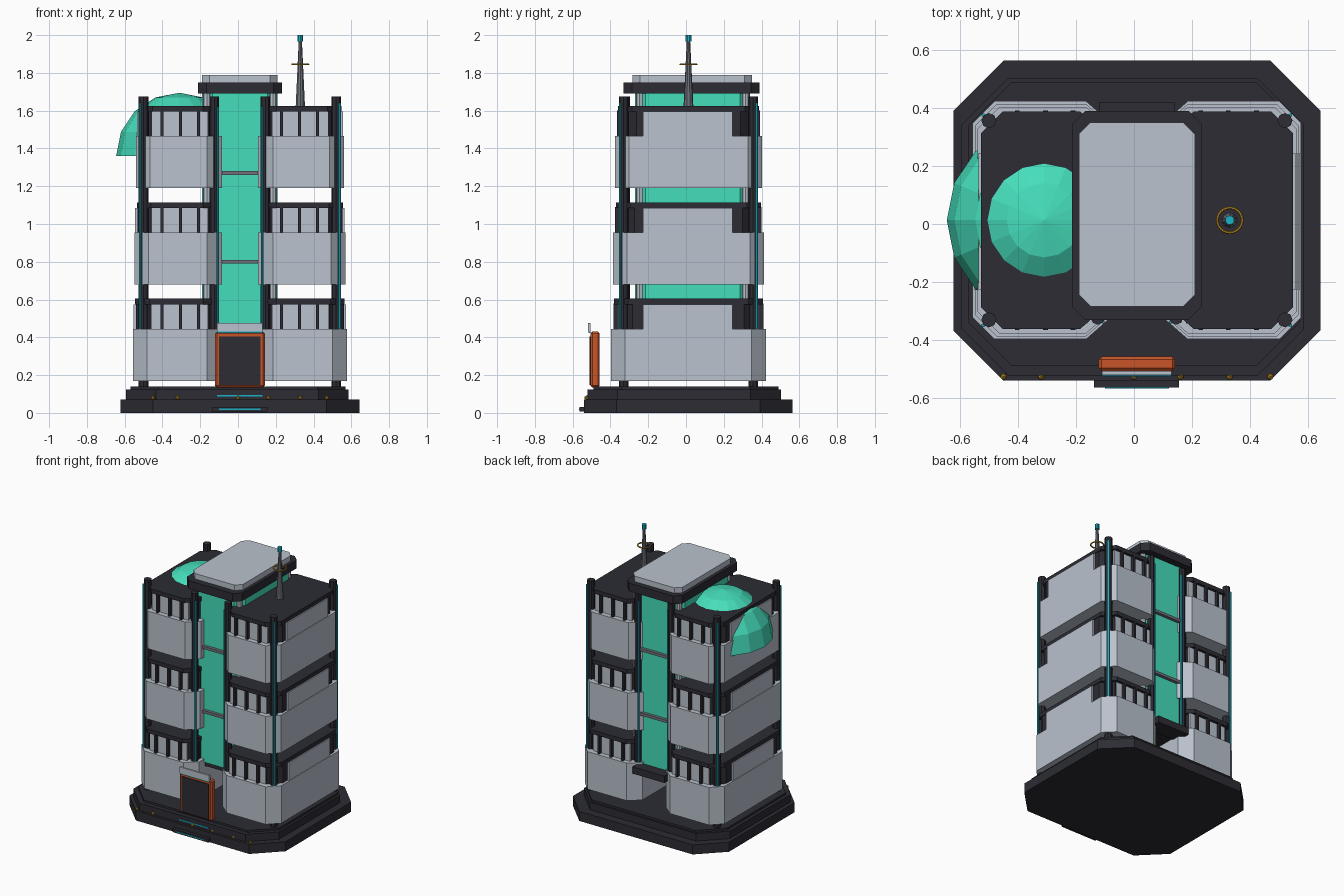
import bpy, bmesh, math
from mathutils import Matrix

if "Cube" in bpy.data.objects:
    bpy.data.objects.remove(bpy.data.objects["Cube"])

CX, CY = 0.01, 0.013


def mat(name, r, g, b):
    m = bpy.data.materials.new(name)
    m.diffuse_color = (r, g, b, 1)
    m.use_nodes = True
    m.node_tree.nodes["Principled BSDF"].inputs["Base Color"].default_value = m.diffuse_color
    return m


DARK = mat("charcoal", .025, .025, .034)
LIGHT = mat("pale grey", .49, .54, .61)
TEAL = mat("teal glass", .06, .73, .50)
ORANGE = mat("burnt orange", .58, .09, .022)
GREY = mat("mid grey", .16, .17, .20)
GOLD = mat("gold", .50, .27, .02)
CYAN = mat("cyan", .01, .45, .58)


def finish(name, bm, m):
    bmesh.ops.recalc_face_normals(bm, faces=bm.faces)
    me = bpy.data.meshes.new(name)
    bm.to_mesh(me)
    bm.free()
    me.materials.append(m)
    o = bpy.data.objects.new(name, me)
    bpy.context.collection.objects.link(o)
    return o


def prism(name, pts, z0, z1, m):
    bm = bmesh.new()
    lo = [bm.verts.new((x, y, z0)) for x, y in pts]
    hi = [bm.verts.new((x, y, z1)) for x, y in pts]
    bm.faces.new(lo)
    bm.faces.new(hi)
    n = len(pts)
    for i in range(n):
        j = (i + 1) % n
        bm.faces.new((lo[i], lo[j], hi[j], hi[i]))
    return finish(name, bm, m)


def box(name, x0, x1, y0, y1, z0, z1, m):
    return prism(name, [(x0, y0), (x1, y0), (x1, y1), (x0, y1)], z0, z1, m)


def octagon(cx, cy, hx, hy, c):
    q = [(hx, hy - c), (hx - c, hy)]
    r = q + [(-x, y) for x, y in q[::-1]]
    r += [(-x, -y) for x, y in r]
    return [(cx + x, cy + y) for x, y in r]


def wing(s, xi, hx, hy, c=.075, ci=.07):
    q = [(xi, hy - ci), (xi + .08, hy), (hx - c, hy), (hx, hy - c)]
    q += [(x, -y) for x, y in q[::-1]]
    return [(CX + s * x, CY + y) for x, y in q]


def cone(name, x, y, z0, z1, r0, r1, seg, m):
    bm = bmesh.new()
    bmesh.ops.create_cone(bm, cap_ends=True, segments=seg, radius1=r0, radius2=r1, depth=z1 - z0,
                          matrix=Matrix.Translation((x, y, (z0 + z1) / 2)))
    return finish(name, bm, m)


# stepped base
prism("base_lower", octagon(.01, .012, .632, .552, .173), 0, .07, DARK)
prism("base_upper", octagon(-.004, -.01, .59, .512, .16), .07, .125, DARK)
prism("base_top", octagon(0, 0, .57, .49, .15), .125, .14, DARK)

# two wings of three storeys
for f in range(3):
    z = .17 + .51 * f
    hx, hy = .566 - .008 * f, .41 - .01 * f
    for s in (-1, 1):
        prism("parapet", wing(s, .095, hx, hy), z, z + .275, LIGHT)
        prism("upper_wall", wing(s, .12, hx - .016, hy - .04), z + .275, z + .41, DARK)
        prism("roof_slab", wing(s, .115, hx - .012, hy - .016), z + .405, z + .435, DARK)
        xs = sorted((CX + s * (hx - .03), CX + s * (hx - .004)))
        box("side_panel", *xs, CY - .24, CY + .232, z + .27, z + .405, LIGHT)
        for t in (-1, 1):
            xs = sorted((CX + s * .17, CX + s * .468))
            ys = sorted((CY + t * (hy - .05), CY + t * (hy - .035)))
            box("window_band", *xs, *ys, z + .27, z + .405, LIGHT)
            ys = sorted((CY + t * (hy - .04), CY + t * (hy - .012)))
            for x in (.22, .315, .412):
                box("mullion", CX + s * x - .008, CX + s * x + .008, *ys, z + .27, z + .41, DARK)

# columns with light strips
for s in (-1, 1):
    for t in (-1, 1):
        x, y = CX + s * .51, CY + t * .343
        cone("corner_column", x, y, .135, 1.675, .026, .026, 8, DARK)
        d = .019
        cone("column_light", x + s * d, y + t * d, .17, 1.64, .007, .007, 6, CYAN)
        x, y = CX + s * .135, CY + t * .335
        cone("inner_column", x, y, .17, 1.675, .025, .025, 8, DARK)
        cone("inner_column_light", x - s * .018, y + t * .016, .2, 1.62, .006, .006, 6, CYAN)
        cone("core_post", CX + s * .175, .035 + t * .28, .43, 1.70, .02, .02, 8, LIGHT)

# glass core, bars and cap
prism("glass_core", octagon(CX, .035, .2, .305, .055), .42, 1.70, TEAL)
prism("core_floor", octagon(CX, .035, .19, .295, .055), .39, .42, DARK)
box("rear_ledge", -.12, .14, .30, .42, .38, .43, DARK)
for z in (.80, 1.27):
    for y in (-.28, .35):
        box("core_bar", -.10, .12, y - .012, y + .012, z - .01, z + .01, GREY)
prism("cap_rim", octagon(CX, .03, .223, .36, .045), 1.69, 1.75, DARK)
prism("cap_roof", octagon(CX, .033, .2, .317, .04), 1.75, 1.79, LIGHT)

# faceted dome bulging out of the left wing
bm = bmesh.new()
bmesh.ops.create_uvsphere(bm, u_segments=16, v_segments=8, radius=.335,
                          matrix=Matrix.Translation((-.31, CY, 1.36)))
bmesh.ops.bisect_plane(bm, geom=bm.verts[:] + bm.edges[:] + bm.faces[:], dist=1e-5,
                       plane_co=(0, 0, 1.36), plane_no=(0, 0, 1), clear_inner=True)
bmesh.ops.holes_fill(bm, edges=[e for e in bm.edges if e.is_boundary], sides=0)
finish("dome", bm, TEAL)

# antenna
cone("antenna_mast", .33, CY, 1.62, 1.97, .026, .009, 10, GREY)
cone("antenna_tip", .33, CY, 1.965, 2.0, .016, .016, 10, CYAN)
bm = bmesh.new()
n, k = 24, 6
rings = []
for i in range(n):
    a = i * math.tau / n
    rings.append([bm.verts.new((.33 + (.043 + .005 * math.cos(b)) * math.cos(a),
                                CY + (.043 + .005 * math.cos(b)) * math.sin(a),
                                1.845 + .005 * math.sin(b)))
                  for b in (j * math.tau / k for j in range(k))])
for i in range(n):
    p, q = rings[i], rings[(i + 1) % n]
    for j in range(k):
        l = (j + 1) % k
        bm.faces.new((p[j], q[j], q[l], p[l]))
finish("antenna_ring", bm, GOLD)

# free-standing entrance
door = box("door_frame", -.122, .142, -.506, -.457, .135, .43, ORANGE)
bev = door.modifiers.new("bevel", 'BEVEL')
bev.width = .01
bev.segments = 1
box("door_panel", -.10, .12, -.511, -.505, .147, .405, DARK)
box("door_sign_board", -.11, .13, -.52, -.506, .43, .475, LIGHT)
box("door_light", -.11, .13, -.516, -.506, .422, .43, CYAN)

# entry step and base studs
box("entry_step", -.137, .155, -.564, -.53, .008, .032, DARK)
box("step_light", -.10, .12, -.567, -.563, .016, .022, CYAN)
box("base_light", -.11, .13, -.526, -.52, .088, .096, CYAN)
for x in (-.45, -.32, 0, .16, .33, .47):
    bm = bmesh.new()
    bmesh.ops.create_icosphere(bm, subdivisions=1, radius=.012,
                               matrix=Matrix.Translation((x, -.526, .08)))
    finish("base_stud", bm, GOLD)
